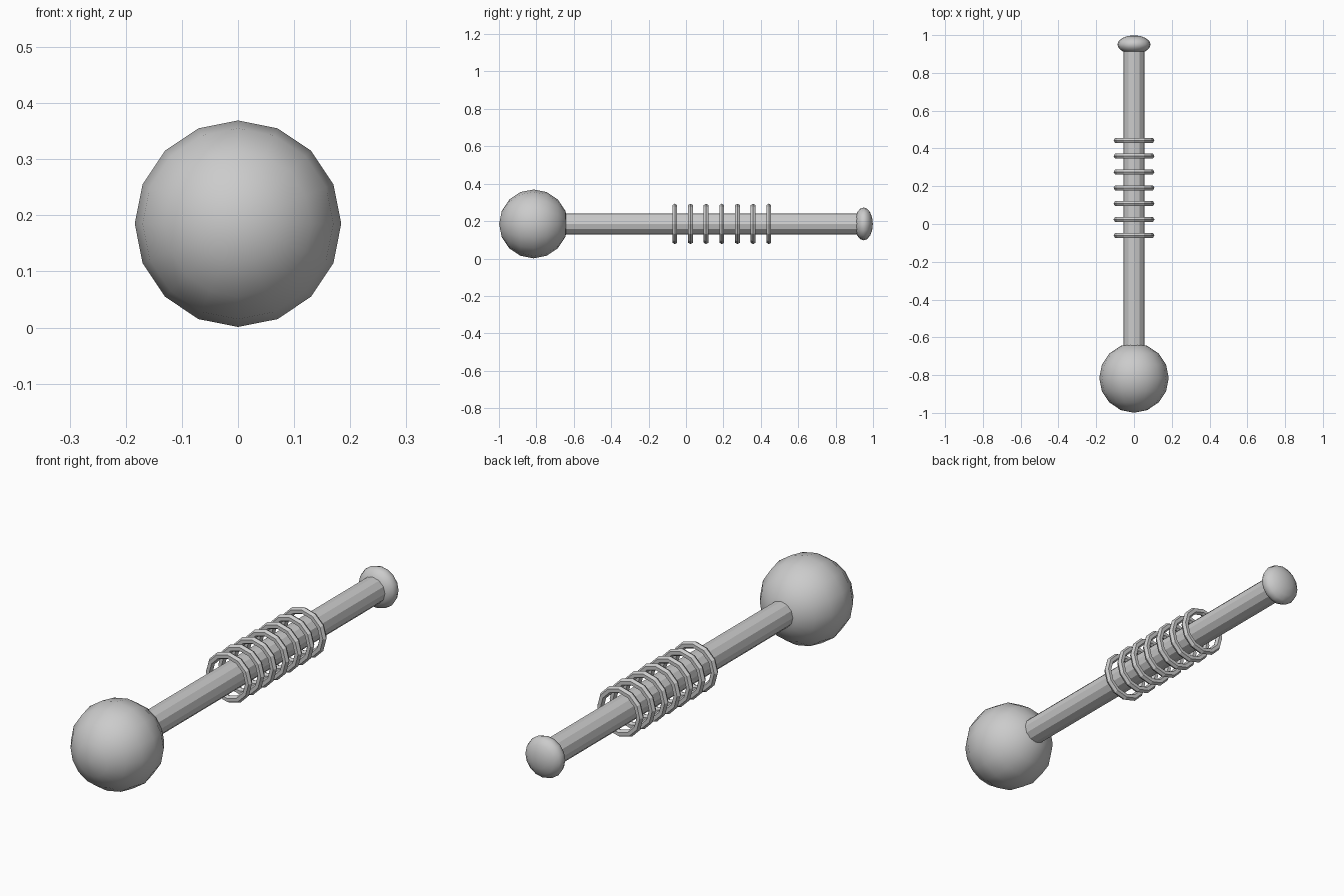
import bpy
from math import pi, radians

cube = bpy.data.objects.get("Cube")
if cube:
    bpy.data.objects.remove(cube, do_unlink=True)

AXIS_Z = 0.185
ALONG_Y = (pi / 2, 0, 0)

grey = bpy.data.materials.new("plain grey")
grey.use_nodes = True
grey.diffuse_color = (0.6, 0.6, 0.6, 1)
grey.node_tree.nodes["Principled BSDF"].inputs["Base Color"].default_value = (0.6, 0.6, 0.6, 1)


def finish(name, smooth_angle=None):
    obj = bpy.context.object
    obj.name = name
    obj.data.materials.append(grey)
    if smooth_angle:
        bpy.ops.object.shade_smooth_by_angle(angle=radians(smooth_angle))
    return obj


def ball(name, y, radius, depth):
    bpy.ops.mesh.primitive_uv_sphere_add(segments=16, ring_count=8, radius=1,
                                         location=(0, y, AXIS_Z), rotation=ALONG_Y)
    bpy.context.object.scale = (radius, radius, depth)
    bpy.ops.object.transform_apply(location=False, rotation=False, scale=True)
    finish(name, 80)


# Large head and flattened end knob
ball("head", -0.815, 0.184, 0.184)
ball("end_knob", 0.95, 0.088, 0.049)

# Faceted shaft
bpy.ops.mesh.primitive_cylinder_add(vertices=12, radius=0.056, depth=1.6,
                                    location=(0, 0.13, AXIS_Z), rotation=ALONG_Y)
finish("shaft")

# Loose rings around the middle of the shaft
for i in range(7):
    bpy.ops.mesh.primitive_torus_add(major_segments=12, minor_segments=6,
                                     major_radius=0.093, minor_radius=0.015,
                                     location=(0, -0.06 + 0.0838 * i, AXIS_Z),
                                     rotation=ALONG_Y)
    finish(f"grip_ring_{i + 1}")
